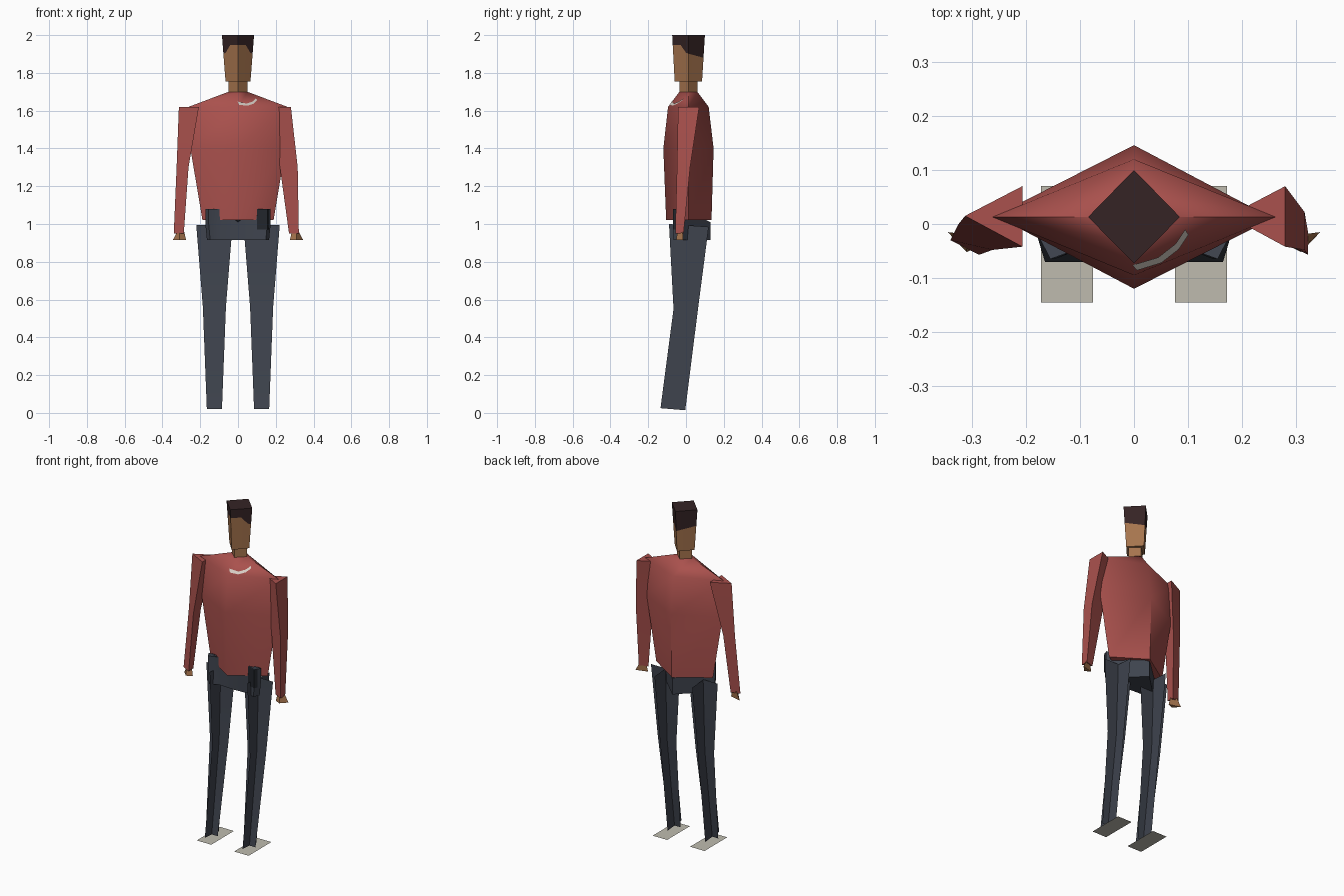
import bpy, bmesh, math
from mathutils import Vector

cube = bpy.data.objects.get("Cube")
if cube:
    bpy.data.objects.remove(cube, do_unlink=True)


def material(name, rgb):
    m = bpy.data.materials.new(name)
    m.use_nodes = True
    m.diffuse_color = (*rgb, 1)
    m.node_tree.nodes["Principled BSDF"].inputs["Base Color"].default_value = (*rgb, 1)
    return m


RED = material("red_shirt", (0.40, 0.082, 0.074))
NAVY = material("slate_trousers", (0.049, 0.057, 0.076))
DARK = material("dark_cloth", (0.016, 0.019, 0.025))
SKIN = material("tan_skin", (0.38, 0.175, 0.075))
HAIR = material("dark_brown_hair", (0.035, 0.017, 0.018))
BEIGE = material("beige_shoe", (0.52, 0.50, 0.43))
PALE = material("pale_trim", (0.68, 0.62, 0.56))


def loft(name, rings, mat, closed=True, bottom=True, top=True):
    """Join rings of equal point count into one skin, optionally capped."""
    bm = bmesh.new()
    rows = [[bm.verts.new(p) for p in ring] for ring in rings]
    n = len(rows[0])
    for low, high in zip(rows, rows[1:]):
        for i in range(n if closed else n - 1):
            j = (i + 1) % n
            bm.faces.new((low[i], low[j], high[j], high[i]))
    if closed and bottom:
        bm.faces.new(rows[0][::-1])
    if closed and top:
        bm.faces.new(rows[-1])
    bmesh.ops.recalc_face_normals(bm, faces=bm.faces)
    mesh = bpy.data.meshes.new(name)
    bm.to_mesh(mesh)
    bm.free()
    mesh.materials.append(mat)
    obj = bpy.data.objects.new(name, mesh)
    bpy.context.collection.objects.link(obj)
    bpy.ops.object.select_all(action="DESELECT")
    obj.select_set(True)
    bpy.context.view_layer.objects.active = obj
    bpy.ops.object.shade_smooth_by_angle(angle=math.radians(60))
    return obj


def diamond(z, half, front, back, mid=0.013):
    return [Vector(p) for p in ((0, front, z), (half, mid, z), (0, back, z), (-half, mid, z))]


# Torso and neck
torso = loft("torso", [diamond(1.02, 0.188, -0.105, 0.135),
                       diamond(1.40, 0.252, -0.12, 0.146),
                       diamond(1.62, 0.262, -0.095, 0.12),
                       diamond(1.70, 0.05, -0.035, 0.06)], RED)
loft("neck", [diamond(1.69, 0.05, -0.035, 0.06), diamond(1.77, 0.05, -0.035, 0.06)], SKIN)

# Head and hair share a wavy hairline around the tapered block
JAW = diamond(1.755, 0.066, -0.06, 0.085)
CROWN = diamond(2.0, 0.085, -0.073, 0.1)
STEPS = 6


def hairline(side, t):
    s = side + t
    s = min(s, 4 - s)            # 0 at the face, 2 at the nape
    if s <= 0.5:
        return 1.948
    if s <= 0.85:
        return 1.948 - 0.043 * (s - 0.5) / 0.35
    return 1.905 - 0.025 * (s - 0.85) / 1.15


jaw, line, crown = [], [], []
for side in range(4):
    for k in range(STEPS):
        t = k / STEPS
        a = JAW[side].lerp(JAW[(side + 1) % 4], t)
        b = CROWN[side].lerp(CROWN[(side + 1) % 4], t)
        jaw.append(a)
        crown.append(b)
        line.append(a.lerp(b, (hairline(side, t) - a.z) / (b.z - a.z)))
loft("head", [jaw, line], SKIN, top=False)
loft("hair", [line, crown], HAIR, bottom=False)


# Arms: three-sided sleeves, one flat side and one ridge towards -x
def arm_ring(z, flat, ridge, front, back, ridge_y):
    return [(flat, front, z), (flat, back, z), (ridge, ridge_y, z)]


SLEEVE = {"left": ((0.28, 0.175), (0.316, 0.222), (0.322, 0.27)),
          "right": ((-0.207, -0.313), (-0.262, -0.325), (-0.287, -0.34))}
for name, (top, elbow, cuff) in SLEEVE.items():
    loft(name + "_arm", [arm_ring(0.95, *cuff, -0.057, -0.013, -0.03),
                         arm_ring(1.30, *elbow, -0.048, 0.022, 0.0),
                         arm_ring(1.62, *top, -0.042, 0.07, 0.015)], RED)

for name, s in (("left", 1), ("right", -1)):
    # Flared hand
    loft(name + "_hand", [
        [(s * 0.275, -0.035, 0.915), (s * 0.345, -0.015, 0.915), (s * 0.31, -0.052, 0.915)],
        [(s * 0.285, -0.03, 0.96), (s * 0.322, -0.018, 0.96), (s * 0.31, -0.046, 0.96)]], SKIN)

    # Leg: two crossed sheets, one facing front and one facing sideways
    x = s * 0.125
    loft(name + "_leg_front_sheet", [
        [(x - w, y, z), (x + w, y, z)]
        for z, w, y in ((0.02, 0.04, -0.07), (0.56, 0.061, 0.0), (0.995, 0.096, 0.016))],
        NAVY, closed=False)
    loft(name + "_leg_side_sheet", [
        [(x, -0.135, 0.025), (x, -0.004, 0.014)],
        [(x, -0.066, 0.55), (x, 0.066, 0.57)],
        [(x, -0.09, 1.0), (x, 0.12, 0.985)]], NAVY, closed=False)

    # Flat shoe
    loft(name + "_shoe", [[(s * 0.076, y, 0), (s * 0.172, y, 0)] for y in (-0.145, 0.07)],
         BEIGE, closed=False)

# Pelvis: flat front with raised hips, pointed at the back
half = [(0.1, -0.045), (0.155, -0.065), (0.173, -0.03)]
outline = [(0, -0.05)] + half + [(0, 0.13)] + [(-px, py) for px, py in half[::-1]]
loft("pelvis", [[(px * 0.95, py, 0.915) for px, py in outline],
                [(px, py, 1.0) for px, py in outline],
                [(px, py, 1.08 if abs(px) >= 0.1 else 1.01) for px, py in outline]], NAVY)

# Dark patch on the left hip
loft("hip_patch", [[(0.1, -0.049, z), (0.155, -0.069, z), (0.165, -0.05, z)]
                   for z in (0.97, 1.08)], DARK, closed=False)

# Pale strip lying on the left side of the chest top
bpy.context.view_layer.update()


def on_torso(px, py):
    hit, loc, normal, _ = torso.ray_cast(Vector((px, py, 3)), Vector((0, 0, -1)))
    return loc + normal * 0.003 if hit else Vector((px, py, 1.63))


path = [(0.004, -0.084), (0.05, -0.07), (0.082, -0.045), (0.1, -0.018)]
loft("chest_strip", [[on_torso(px, py), on_torso(px - 0.006, py + 0.01)] for px, py in path],
     PALE, closed=False)
